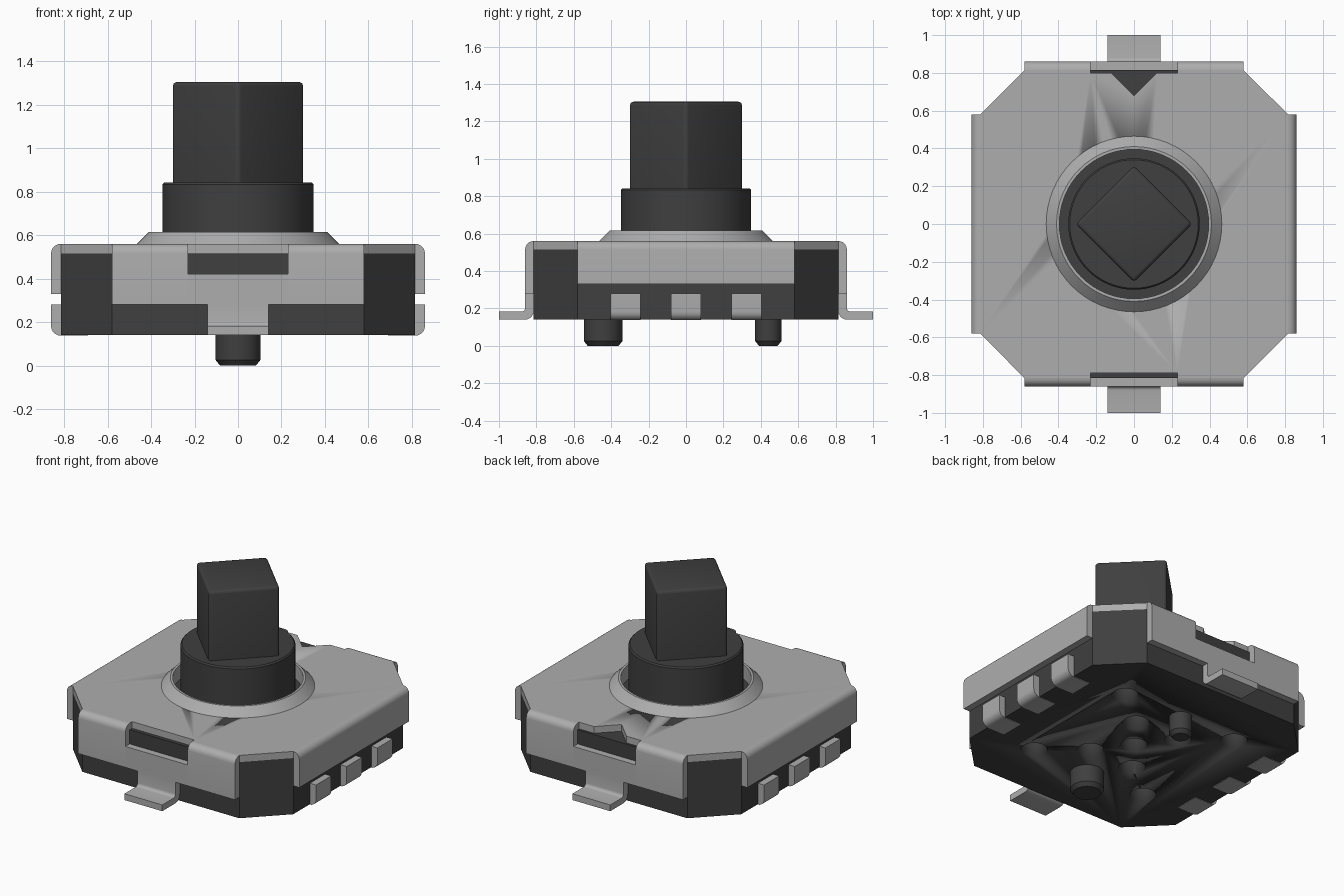
import bpy, bmesh, math
from mathutils import Matrix, Vector

cube = bpy.data.objects.get("Cube")
if cube:
    bpy.data.objects.remove(cube, do_unlink=True)


def material(name, value):
    m = bpy.data.materials.new(name)
    m.use_nodes = True
    col = (value, value, value, 1)
    m.diffuse_color = col
    m.node_tree.nodes["Principled BSDF"].inputs["Base Color"].default_value = col
    return m


METAL = material("light grey metal", 0.42)
PLASTIC = material("dark grey plastic", 0.05)


def finish(name, bm, mat):
    bmesh.ops.recalc_face_normals(bm, faces=bm.faces[:])
    me = bpy.data.meshes.new(name)
    bm.to_mesh(me)
    bm.free()
    me.materials.append(mat)
    ob = bpy.data.objects.new(name, me)
    bpy.context.collection.objects.link(ob)
    bpy.ops.object.select_all(action='DESELECT')
    ob.select_set(True)
    bpy.context.view_layer.objects.active = ob
    bpy.ops.object.shade_smooth_by_angle(angle=math.radians(35))
    return ob


def extrude(name, pts, depth, mat, matrix):
    """Extrude a 2D outline along its local z."""
    bm = bmesh.new()
    face = bm.faces.new([bm.verts.new((x, y, 0)) for x, y in pts])
    ext = bmesh.ops.extrude_face_region(bm, geom=[face])
    verts = [g for g in ext["geom"] if isinstance(g, bmesh.types.BMVert)]
    bmesh.ops.translate(bm, verts=verts, vec=(0, 0, depth))
    bmesh.ops.transform(bm, matrix=matrix, verts=bm.verts[:])
    return finish(name, bm, mat)


def side_strip(name, pts, t0, t1, angle, mat):
    """Extrude an (outward, height) profile along one side of the body."""
    out = Vector((math.cos(angle), math.sin(angle), 0))
    up = Vector((0, 0, 1))
    along = out.cross(up)
    m = Matrix((out, up, along)).transposed().to_4x4()
    return extrude(name, pts, t1 - t0, mat, Matrix.Translation(along * t0) @ m)


def lathe(name, pts, mat, x=0, y=0, closed=False, steps=64):
    """Turn an (radius, height) profile round a vertical axis."""
    bm = bmesh.new()
    vs = [bm.verts.new((r, 0, z)) for r, z in pts]
    pairs = list(zip(vs, vs[1:])) + ([(vs[-1], vs[0])] if closed else [])
    edges = [bm.edges.new(p) for p in pairs]
    bmesh.ops.spin(bm, geom=vs + edges, cent=(0, 0, 0), axis=(0, 0, 1),
                   angle=math.tau, steps=steps, use_duplicate=False)
    bmesh.ops.remove_doubles(bm, verts=bm.verts[:], dist=1e-4)
    bmesh.ops.translate(bm, verts=bm.verts[:], vec=(x, y, 0))
    return finish(name, bm, mat)


def arc(cx, cy, r, a0, a1, n=6):
    return [(cx + r * math.cos(math.radians(a0 + (a1 - a0) * i / n)),
             cy + r * math.sin(math.radians(a0 + (a1 - a0) * i / n))) for i in range(n + 1)]


def cut(target, cylinders):
    """Drill vertical round holes given as (x, y, radius, z0, z1)."""
    bm = bmesh.new()
    for x, y, r, z0, z1 in cylinders:
        bmesh.ops.create_cone(bm, cap_ends=True, segments=48, radius1=r, radius2=r, depth=z1 - z0,
                              matrix=Matrix.Translation((x, y, (z0 + z1) / 2)))
    cutter = finish("hole_cutter", bm, PLASTIC)
    cutter.hide_render = True
    mod = target.modifiers.new("holes", 'BOOLEAN')
    mod.operation, mod.solver, mod.object = 'DIFFERENCE', 'EXACT', cutter
    bpy.ops.object.select_all(action='DESELECT')
    target.select_set(True)
    bpy.context.view_layer.objects.active = target
    # keep the drilling ahead of any shading modifier
    bpy.ops.object.modifier_move_to_index(modifier="holes", index=0)
    bpy.ops.object.modifier_apply(modifier="holes")
    bpy.data.objects.remove(cutter, do_unlink=True)


H, C, W = 0.815, 0.58, 0.86   # body half width, chamfer start, shell half width
BOT, TOP, T = 0.14, 0.56, 0.045

# Plastic housing, an octagonal block with blind holes in the underside
octagon = [(C, -H), (H, -C), (H, C), (C, H), (-C, H), (-H, C), (-H, -C), (-C, -H)]
body = extrude("housing", octagon, TOP - T - BOT, PLASTIC, Matrix.Translation((0, 0, BOT)))
holes = [(0, 0, 0.08, 0.1, 0.32)]
for sx in (-1, 1):
    for sy in (-1, 1):
        holes += [(sx * 0.165, sy * 0.215, 0.08, 0.1, 0.32), (sx * 0.43, sy * 0.43, 0.08, 0.1, 0.32)]
cut(body, holes)

# Metal cover plate with a front slot, a back slot with a V notch and a round opening
S = 0.23
plate = [(-C, -H), (-S, -H), (-S, -0.79), (S, -0.79), (S, -H), (C, -H), (H, -C), (H, C), (C, H),
         (S, H), (S, 0.8), (0.12, 0.8), (0, 0.68), (-0.12, 0.8), (-S, 0.8), (-S, H),
         (-C, H), (-H, C), (-H, -C)]
cover = extrude("cover_plate", plate, T, METAL, Matrix.Translation((0, 0, TOP - T)))
cut(cover, [(0, 0, 0.4, 0.4, 0.7)])

# Raised collar round the opening
lathe("cover_collar", [(0.465, TOP), (0.41, 0.615), (0.395, 0.615), (0.395, 0.517), (0.44, 0.53)],
      METAL, closed=True)


def flap_profile(low):
    return [(H, low), (W, low)] + arc(H, TOP - T, T, 0, 90) + [(H, TOP - T)]


# Front and back flaps with slot, solder tab and foot
foot = ([(1, BOT), (1, BOT + 0.042)] + arc(W + 0.02, BOT + 0.062, 0.02, 270, 180, 4)
        + [(W, 0.28), (H, 0.28)] + arc(W, BOT + T, T, 180, 270))
for side, a in (("front", -math.pi / 2), ("back", math.pi / 2)):
    side_strip(side + "_flap_a", flap_profile(0.28), -C, -S, a, METAL)
    side_strip(side + "_flap_b", flap_profile(0.28), S, C, a, METAL)
    side_strip(side + "_flap_middle", [(H, 0.28), (W, 0.28), (W, 0.42), (H, 0.42)], -S, S, a, METAL)
    side_strip(side + "_solder_foot", foot, -0.14, 0.14, a, METAL)

# Left and right flaps, each with three wrapped terminals below
pin = ([(H - 0.02, 0.28), (W, 0.28)] + arc(H, BOT + T - 0.003, T, 0, -90)
       + [(0.69, BOT - 0.003), (0.69, BOT + 0.03), (H - 0.02, BOT + 0.03)])
for side, a in (("left", 0), ("right", math.pi)):
    side_strip(side + "_flap", flap_profile(0.33), -C, C, a, METAL)
    for i in (-1, 0, 1):
        side_strip(f"{side}_terminal_{i + 2}", pin, i * 0.324 - 0.08, i * 0.324 + 0.08, a, METAL)

# Round actuator base
lathe("actuator_base", [(0, 0.5), (0.348, 0.5), (0.348, 0.833), (0.34, 0.842), (0, 0.842)], PLASTIC)

# Square actuator stem, turned corner to the front
bm = bmesh.new()
bmesh.ops.create_cube(bm, size=1)
bmesh.ops.scale(bm, vec=(0.436, 0.436, 0.485), verts=bm.verts[:])
edges = [e for e in bm.edges if max(v.co.z for v in e.verts) > 0]
bmesh.ops.bevel(bm, geom=edges, offset=0.02, segments=3, profile=0.5, affect='EDGES')
bmesh.ops.transform(bm, matrix=Matrix.Translation((0, 0, 1.0625)) @ Matrix.Rotation(math.pi / 4, 4, 'Z'),
                    verts=bm.verts[:])
finish("actuator_stem", bm, PLASTIC)

# Locating pegs under the housing
for name, y, r in (("front_peg", -0.443, 0.103), ("back_peg", 0.44, 0.07)):
    lathe(name, [(0, 0), (r - 0.02, 0), (r, 0.025), (r, 0.16), (0, 0.16)], PLASTIC, y=y, steps=40)
